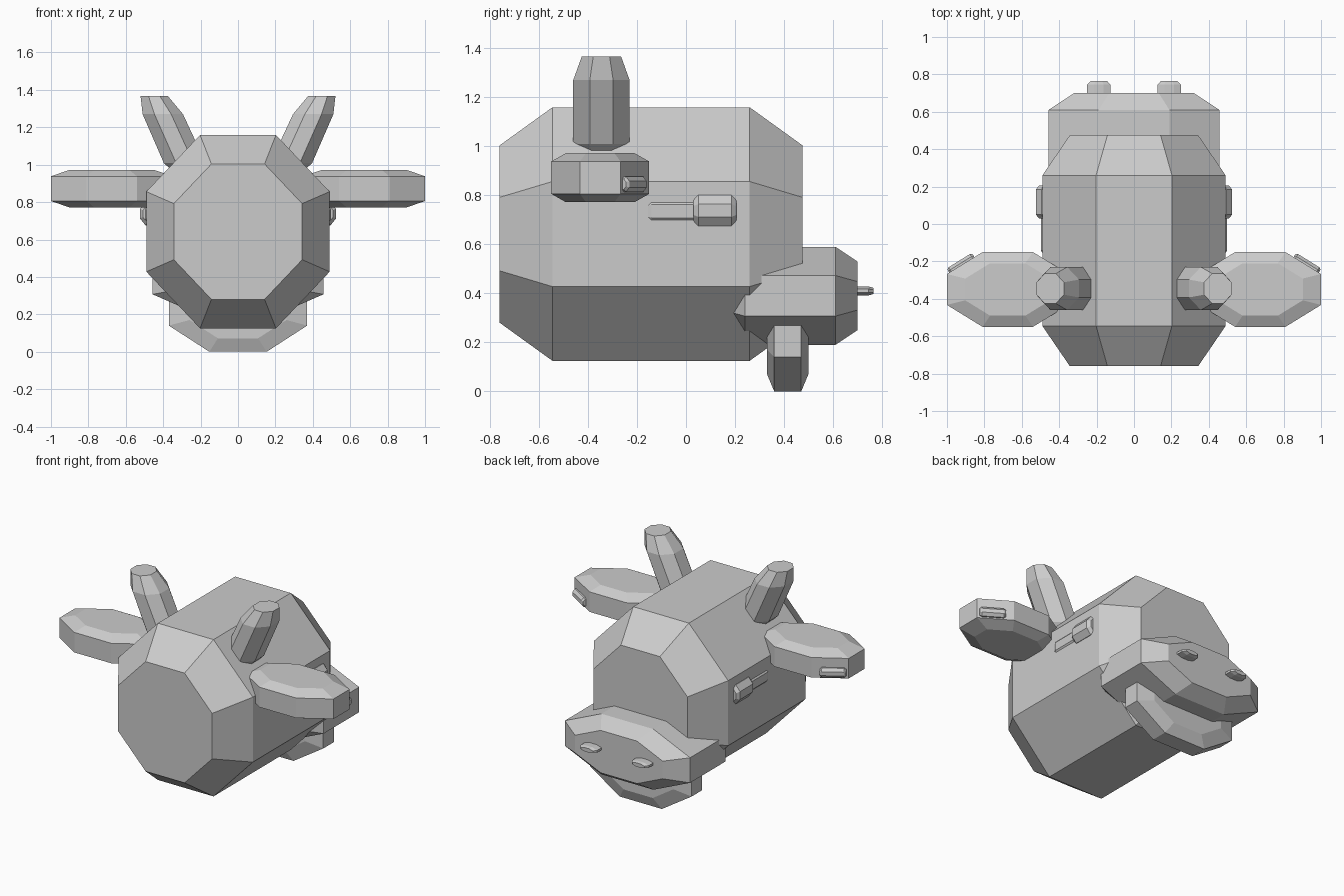
import bpy, bmesh, math
from mathutils import Vector, Matrix

cube = bpy.data.objects.get("Cube")
if cube:
    bpy.data.objects.remove(cube, do_unlink=True)

grey = bpy.data.materials.new("plain_grey")
grey.use_nodes = True
COLOR = (0.6, 0.6, 0.6, 1)
grey.diffuse_color = COLOR
grey.node_tree.nodes["Principled BSDF"].inputs["Base Color"].default_value = COLOR

TIP = 0.7                       # end caps shrink to this share of the section
STEP = math.pi / 4
GROW = 1 / math.cos(STEP / 2)   # flat-to-flat radius to corner radius


def loft(name, rings, axis, matrix=None):
    """Skin octagons; each ring is (position on axis, centre u, v, half size u, v)."""
    bm = bmesh.new()
    loops = []
    for p, cu, cv, hu, hv in rings:
        loop = []
        for i in range(8):
            a = STEP * (i + 0.5)
            u = cu + hu * GROW * math.cos(a)
            v = cv + hv * GROW * math.sin(a)
            co = {"x": (p, u, v), "y": (u, p, v), "z": (u, v, p)}[axis]
            loop.append(bm.verts.new(co))
        loops.append(loop)
    for low, high in zip(loops, loops[1:]):
        for i in range(8):
            j = (i + 1) % 8
            bm.faces.new((low[i], low[j], high[j], high[i]))
    bm.faces.new(loops[0])
    bm.faces.new(loops[-1])
    if matrix:
        bm.transform(matrix)
    bmesh.ops.recalc_face_normals(bm, faces=bm.faces)
    mesh = bpy.data.meshes.new(name)
    bm.to_mesh(mesh)
    bm.free()
    mesh.materials.append(grey)
    obj = bpy.data.objects.new(name, mesh)
    bpy.context.collection.objects.link(obj)
    return obj


def barrel(name, axis, start, end, bevel, centre, half, matrix=None):
    """Octagonal prism whose two ends are bevelled."""
    u, v = centre
    a, b = half
    rings = [(start, u, v, a * TIP, b * TIP), (start + bevel, u, v, a, b),
             (end - bevel, u, v, a, b), (end, u, v, a * TIP, b * TIP)]
    return loft(name, rings, axis, matrix)


# Head, muzzle and lower jaw
head = barrel("head", "y", -0.76, 0.475, 0.215, (0, 0.642), (0.49, 0.517))
muzzle = barrel("muzzle", "y", 0.15, 0.70, 0.09, (0, 0.39), (0.457, 0.2))
jaw = barrel("lower_jaw", "y", 0.33, 0.50, 0.03, (0, 0.239), (0.37, 0.239))

for side, s in (("left", 1), ("right", -1)):
    flip = Matrix.Scale(s, 4, Vector((1, 0, 0)))

    # Nostril studs
    barrel(side + "_nostril", "y", 0.64, 0.765, 0.02, (0.188, 0.41), (0.062, 0.018), flip)

    # Eye and the low ridge beside it
    barrel(side + "_eye", "y", 0.03, 0.205, 0.02, (0.472, 0.738), (0.052, 0.063), flip)
    barrel(side + "_eye_ridge", "y", -0.17, 0.06, 0.03, (0.443, 0.735), (0.055, 0.065), flip)

    # Ear and the small tag on its slanted outer edge
    barrel(side + "_ear", "z", 0.772, 0.972, 0.034, (0.675, -0.35), (0.325, 0.2), flip)
    slant = flip @ Matrix.Translation((0.92, -0.219, 0.845)) @ Matrix.Rotation(-0.555, 4, "Z")
    barrel(side + "_ear_tag", "x", -0.079, 0.079, 0.012, (0, 0), (0.027, 0.031), slant)

    # Horn leaning outward, narrowed at both ends
    horn = [(0.95, 0.255, -0.345, 0.08, 0.08), (1.01, 0.285, -0.345, 0.112, 0.115),
            (1.27, 0.402, -0.345, 0.108, 0.115), (1.367, 0.448, -0.345, 0.073, 0.08)]
    loft(side + "_horn", horn, "z", flip)
